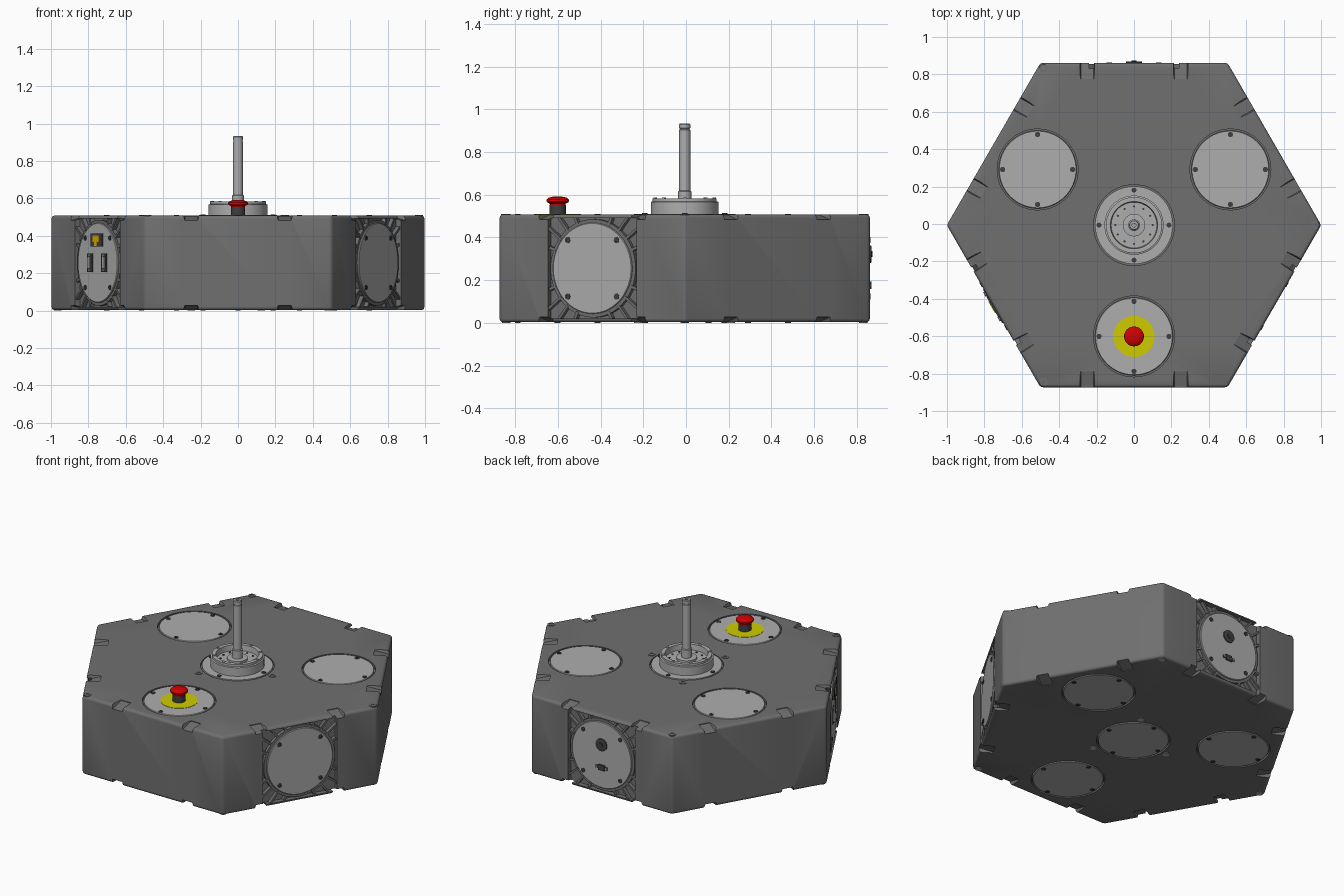
import bpy, bmesh
from math import sin, cos, pi, radians
from mathutils import Matrix, Vector

if "Cube" in bpy.data.objects:
    bpy.data.objects.remove(bpy.data.objects["Cube"])

APO, TOP, MID = 0.867, 0.505, 0.2525     # face distance, body height, mid height


def material(name, rgb):
    m = bpy.data.materials.new(name)
    m.diffuse_color = (*rgb, 1)
    m.use_nodes = True
    m.node_tree.nodes["Principled BSDF"].inputs["Base Color"].default_value = m.diffuse_color
    return m


BODY = material("body_grey", (0.16, 0.16, 0.16))
LIGHT = material("light_grey", (0.42, 0.42, 0.42))
DARK = material("dark_grey", (0.05, 0.05, 0.05))
RED = material("red", (0.65, 0.0, 0.0))
YELLOW = material("yellow", (0.62, 0.6, 0.0))
AMBER = material("amber", (0.7, 0.45, 0.0))


def finish(bm, name, M, mat):
    bmesh.ops.recalc_face_normals(bm, faces=bm.faces)
    bm.transform(M)
    me = bpy.data.meshes.new(name)
    bm.to_mesh(me)
    bm.free()
    if mat:
        me.materials.append(mat)
    ob = bpy.data.objects.new(name, me)
    bpy.context.collection.objects.link(ob)
    return ob


def add_lathe(bm, profile, n, at=(0, 0)):
    vs = [bm.verts.new((at[0] + r, at[1], z)) for r, z in profile]
    es = [bm.edges.new(p) for p in zip(vs, vs[1:])]
    bmesh.ops.spin(bm, geom=vs + es, cent=(*at, 0), axis=(0, 0, 1),
                   angle=2 * pi, steps=n)


def lathe(name, profile, M=Matrix(), mat=None, n=64, at=((0, 0),)):
    bm = bmesh.new()
    for p in at:
        add_lathe(bm, profile, n, p)
    bmesh.ops.remove_doubles(bm, verts=bm.verts, dist=1e-5)
    return finish(bm, name, M, mat)


def disc(r, z0, z1):
    return [(0, z0), (r, z0), (r, z1), (0, z1)]


def ring(r0, r1, z0, z1):
    return [(r0, z0), (r1, z0), (r1, z1), (r0, z1), (r0, z0)]


def boxes(name, items, mat=None, M=Matrix()):
    """items: (size, matrix) pairs joined in one mesh"""
    bm = bmesh.new()
    for size, m in items:
        bmesh.ops.create_cube(bm, size=1, matrix=m @ Matrix.Diagonal((*size, 1)))
    return finish(bm, name, M, mat)


def polar(r, degs):
    return [(r * cos(radians(d)), r * sin(radians(d))) for d in degs]


def side(deg, z=MID):
    """frame on a side face: x along the face, y up, z outward"""
    c, s = cos(radians(deg)), sin(radians(deg))
    return Matrix(((-s, 0, c, APO * c), (c, 0, s, APO * s), (0, 1, 0, z), (0, 0, 0, 1)))


def T(x, y, z=0):
    return Matrix.Translation((x, y, z))


FLIP = Matrix.Rotation(pi, 4, 'X')
SIDES = [side(a) for a in (90, 210, 330)]
SPOTS = polar(0.595, (30, 150, 270))
CAPS = [T(x, y, TOP) for x, y in SPOTS] + [T(x, y) @ FLIP for x, y in SPOTS + [(0, 0)]]

# hexagonal body
bm = bmesh.new()
bmesh.ops.create_cone(bm, cap_ends=True, segments=6, radius1=APO / cos(pi / 6),
                      radius2=APO / cos(pi / 6), depth=TOP, matrix=Matrix.Rotation(pi / 2, 4, 'Z'))
bmesh.ops.bevel(bm, geom=bm.edges[:], offset=0.016, segments=3, profile=0.5, affect='EDGES')
body = finish(bm, "hexagonal_body", T(0, 0, MID), BODY)


def cut(cutter):
    mod = body.modifiers.new("cut", 'BOOLEAN')
    mod.operation, mod.solver, mod.object = 'DIFFERENCE', 'EXACT', cutter
    bpy.context.view_layer.objects.active = body
    bpy.ops.object.modifier_apply(modifier=mod.name)
    bpy.data.objects.remove(cutter)


# square side recesses and round cover pockets
cut(boxes("recess_cutter", [((0.48, 0.472, 0.06), m) for m in SIDES]))
for m in CAPS + [T(0, 0, TOP)]:
    cut(lathe("pocket_cutter", disc(0.216, -0.018, 0.02), m))

# sloped notches along the top and bottom edges
bm = bmesh.new()
for k in range(6):
    for flip in (1, -1):
        M = side(30 + 60 * k)
        for off in (-0.25, 0.25):
            vs = []
            for s in (-1, 1):
                for w, h, n in ((.034, -.004, -.085), (.034, -.03, .02), (.044, .02, .02), (.044, .02, -.085)):
                    vs.append(bm.verts.new(M @ Vector((off + s * w, flip * (MID + h), n))))
            bmesh.ops.convex_hull(bm, input=vs)
cut(finish(bm, "notch_cutter", Matrix(), None))


# round cover plates with bolts
def cover(name, M, r, turn):
    lathe(name, [(0, -.022), (r, -.022), (r, -.003), (r - .003, 0), (0, 0)], M, LIGHT)
    spots = polar(0.187, [turn + 90 * i for i in range(4)])
    lathe(name + "_bolts", [(0, -.002), (.014, -.002), (.014, .003), (.008, .003), (.008, .001), (0, .001)],
          M, DARK, 16, spots)


for i, m in enumerate(CAPS):
    cover("top_cover" if i < 3 else "bottom_cover", m, 0.208, 0)

# side panels: cover, bezel and radial ribs in each recess
for m in SIDES:
    cover("side_cover", m, 0.213, 45)
    lathe("side_bezel", ring(0.211, 0.23, -.032, -.008), m, BODY)
    ribs = []
    for i in range(8):
        a = 22.5 + 45 * i
        ribs.append(((0.035, 0.014, 0.025), Matrix.Rotation(radians(a), 4, 'Z') @ T(0.238, 0, -0.019)))
    for i in range(4):
        for d in (-7, 7):
            ribs.append(((0.09, 0.012, 0.025),
                         Matrix.Rotation(radians(45 + 90 * i + d), 4, 'Z') @ T(0.265, 0, -0.019)))
    boxes("side_ribs", ribs, BODY, m)

# locating sockets on top, studs underneath
lathe("top_sockets", [(0, -.003), (.011, -.003), (.011, .003), (.022, .003), (.022, -.01), (0, -.01)],
      T(0, 0, TOP), BODY, 24, polar(0.25, (0, 120, 240)) + polar(0.968, (0, 120, 240)))
lathe("bottom_studs", disc(0.02, -0.003, 0.01), Matrix(), LIGHT, 24,
      polar(0.25, (60, 180, 300)) + polar(0.965, (60, 180, 300)))

# central docking cup with flange, hub and post
lathe("docking_cup", [(0, .485), (.208, .485), (.208, .508), (.158, .508), (.158, .563), (.15, .566), (.15, .58),
                      (.126, .58), (.122, .545), (.06, .545), (.06, .558), (.045, .56), (0, .56)], mat=LIGHT)
lathe("cup_flange_bolts", disc(0.013, .5, .512), mat=DARK, n=16, at=polar(.187, (0, 90, 180, 270)))
lathe("cup_inner_bolts", disc(0.006, .54, .549), mat=DARK, n=12, at=polar(.1, range(0, 360, 30)))
lathe("cup_rim_blocks", disc(0.009, .575, .584), mat=LIGHT, n=12, at=polar(.138, range(0, 360, 45)))
lathe("central_post", [(0, .55), (.031, .55), (.031, .612), (.026, .616), (.026, .9), (.0235, .902),
                       (.0235, .908), (.026, .91), (.026, .926), (.023, .93), (.01, .93), (.01, .92), (0, .92)],
      mat=LIGHT, n=32)

# emergency stop button
B = T(0, -0.595)
lathe("button_label", disc(0.11, .5, TOP + .002), B, YELLOW)
lathe("button_stem", disc(0.038, .5, .548), B, DARK, 32)
lathe("button_cap", [(0, .545), (.036, .545), (.038, .556), (.05, .562), (.053, .568), (.052, .575),
                     (.043, .583), (.022, .588), (0, .589)], B, RED, 40)

# power and data connectors on the front left panel
P = SIDES[1]
boxes("power_socket", [((.12, .07, .012), T(0, .122, .002))], DARK, P)
boxes("power_terminals", [((.07, .035, .012), T(0, .128, .006)), ((.03, .02, .012), T(0, .1, .006))], AMBER, P)
for x in (-0.078, 0.074):
    boxes("data_port_plate", [((.055, .1, .008), T(x, 0, .001))], DARK, P)
    boxes("data_port_shell", [((.026, .062, .016), T(x, 0, .004))], LIGHT, P)
    lathe("data_port_screws", disc(.009, 0, .012), P, LIGHT, 6, ((x, .04), (x, -.04)))

# round knob and small flanged port on the back panel
P = SIDES[0]
lathe("back_knob", [(0, -.002), (.04, -.002), (.04, .006), (.034, .008), (.014, .008), (.014, .013), (0, .013)],
      P, DARK, 32, ((0, .066),))
boxes("back_port", [((.085, .018, .008), T(0, -.08, .001)), ((.045, .036, .01), T(0, -.08, .002))], DARK, P)
lathe("back_port_screws", disc(.008, 0, .008), P, LIGHT, 6, ((.034, -.08), (-.034, -.08)))

# centre everything, smooth the round parts
for ob in bpy.context.scene.objects:
    ob.location = (0, -0.006, 0.003)
    ob.select_set(True)
bpy.context.view_layer.objects.active = body
bpy.ops.object.shade_smooth_by_angle(angle=radians(30))
